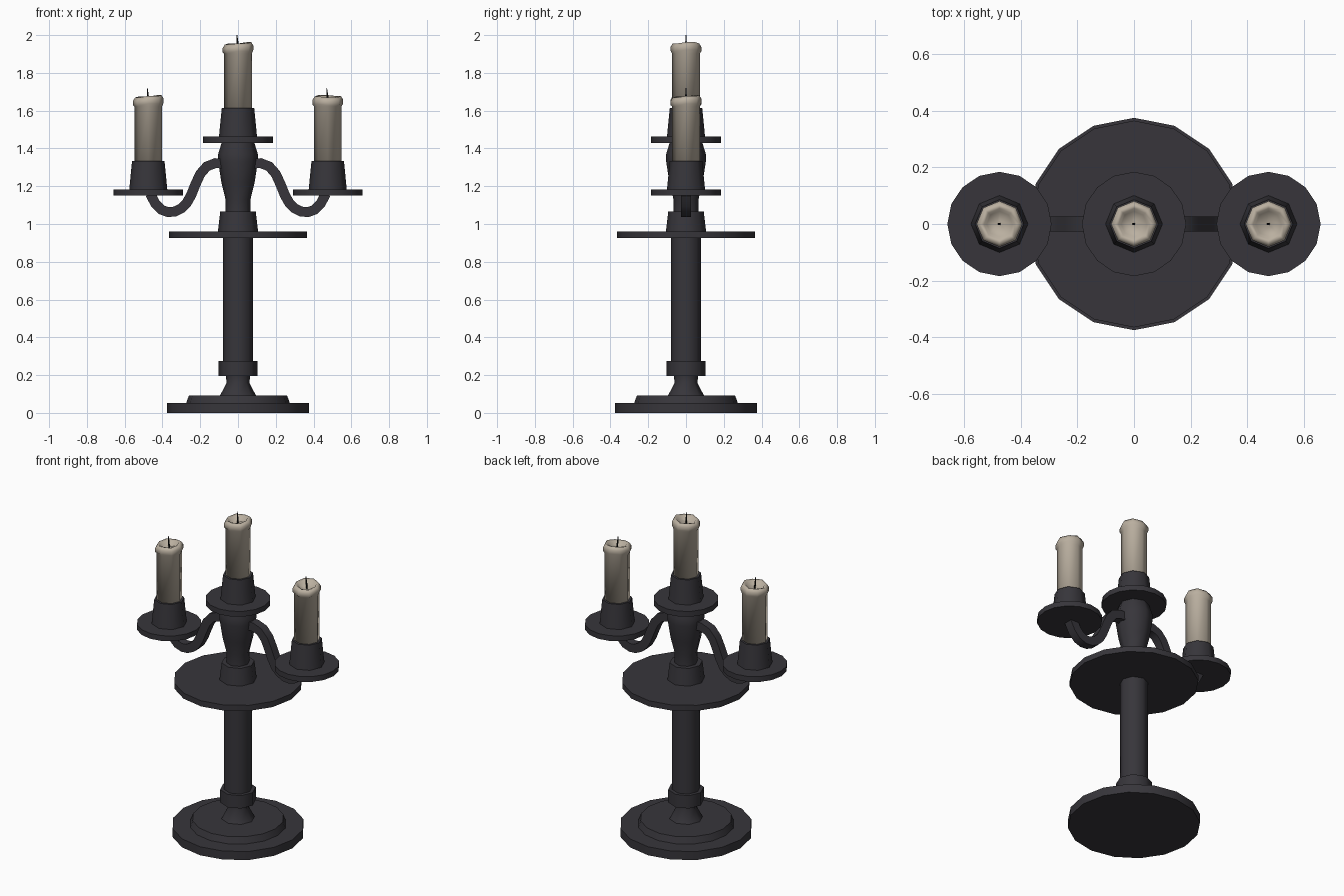
import bpy, bmesh, math
from mathutils import Vector

if "Cube" in bpy.data.objects:
    bpy.data.objects.remove(bpy.data.objects["Cube"])


def material(name, rgb):
    m = bpy.data.materials.new(name)
    m.diffuse_color = (*rgb, 1)
    m.use_nodes = True
    m.node_tree.nodes["Principled BSDF"].inputs["Base Color"].default_value = m.diffuse_color
    return m


IRON = material("dark iron", (0.038, 0.036, 0.043))
WAX = material("cream wax", (0.49, 0.43, 0.35))
WICK = material("burnt wick", (0.008, 0.008, 0.008))


def finish(name, bm, mat, angle):
    bmesh.ops.recalc_face_normals(bm, faces=bm.faces)
    me = bpy.data.meshes.new(name)
    bm.to_mesh(me)
    bm.free()
    me.materials.append(mat)
    ob = bpy.data.objects.new(name, me)
    bpy.context.collection.objects.link(ob)
    bpy.ops.object.select_all(action='DESELECT')
    ob.select_set(True)
    bpy.context.view_layer.objects.active = ob
    bpy.ops.object.shade_smooth_by_angle(angle=math.radians(angle))
    return ob


def bridge(bm, rings):
    n = len(rings[0])
    for a, b in zip(rings, rings[1:]):
        for i in range(n):
            j = (i + 1) % n
            bm.faces.new((a[i], a[j], b[j], b[i]))
    bm.faces.new(rings[0][::-1])
    bm.faces.new(rings[-1])


def lathe(name, profile, sides, mat, x=0, z0=0, angle=48, wobble=None):
    """Spin (radius, height) pairs around a vertical axis, corner on the axis."""
    bm = bmesh.new()
    rings = []
    for k, (r, z) in enumerate(profile):
        ring = []
        for i in range(sides):
            t = math.tau * i / sides
            dz = wobble(t, k) if wobble else 0
            ring.append(bm.verts.new((x + r * math.cos(t), r * math.sin(t), z0 + z + dz)))
        rings.append(ring)
    bridge(bm, rings)
    return finish(name, bm, mat, angle)


def sweep(name, path, half, mat):
    """Square bar along a path of (x, z) points in the front plane."""
    pts = [Vector((p[0], 0, p[1])) for p in path]
    bm = bmesh.new()
    rings = []
    for i, p in enumerate(pts):
        d = (pts[min(i + 1, len(pts) - 1)] - pts[max(i - 1, 0)]).normalized()
        n = Vector((-d.z, 0, d.x)) * half
        w = Vector((0, half, 0))
        rings.append([bm.verts.new(p + q) for q in (n + w, n - w, -n - w, -n + w)])
    bridge(bm, rings)
    return finish(name, bm, mat, 40)


# stepped base
lathe("base", [(.375, 0), (.375, .053)], 16, IRON)
lathe("base_step", [(.275, .05), (.26, .092)], 16, IRON)

# stem: neck, collar, column
lathe("neck", [(.096, .09), (.06, .16), (.065, .2)], 8, IRON)
lathe("collar", [(.102, .195), (.102, .275)], 8, IRON)
lathe("column", [(.08, .27), (.08, .94)], 8, IRON)

# wide middle tray with its socket
lathe("middle_tray", [(.365, .925), (.365, .96)], 16, IRON)
lathe("middle_socket", [(.107, .955), (.094, 1.065)], 8, IRON)

# vase shaped baluster
lathe("baluster", [(.066, 1.06), (.066, 1.13), (.088, 1.22), (.105, 1.33),
                   (.105, 1.37), (.085, 1.435)], 8, IRON)

# curved arms
ARM = [(.06, 1.32), (.12, 1.322), (.165, 1.305), (.2, 1.265), (.223, 1.215),
       (.247, 1.155), (.272, 1.11), (.3, 1.083), (.335, 1.066), (.37, 1.063),
       (.405, 1.075), (.437, 1.107), (.465, 1.16)]
for side, s in (("left", -1), ("right", 1)):
    sweep(side + "_arm", [(s * x, z) for x, z in ARM], .0265, IRON)


# candle holders: drip tray, cup, candle, wick
def candle_holder(side, x, z, tilt):
    lathe(side + "_drip_tray", [(.184, 0), (.184, .033)], 16, IRON, x, z)
    lathe(side + "_cup", [(.101, .03), (.086, .183)], 8, IRON, x, z)

    def wobble(t, k):
        if k < 2:
            return 0
        return .006 * math.cos(t - tilt) + .003 * math.sin(3 * t + tilt)

    lathe(side + "_candle", [(.073, .17), (.073, .472), (.081, .485), (.081, .508),
                             (.07, .526), (.055, .522), (.045, .505), (.012, .5)],
          8, WAX, x, z, 100, wobble)
    wick = lathe(side + "_wick", [(.005, .49), (.005, .53), (.002, .57)], 6, WICK, x, z)
    for v in wick.data.vertices:
        v.co.x += (z + .5 - v.co.z) * .08


candle_holder("centre", 0, 1.43, .4)
candle_holder("left", -.475, 1.15, .2)
candle_holder("right", .475, 1.15, 1.8)
